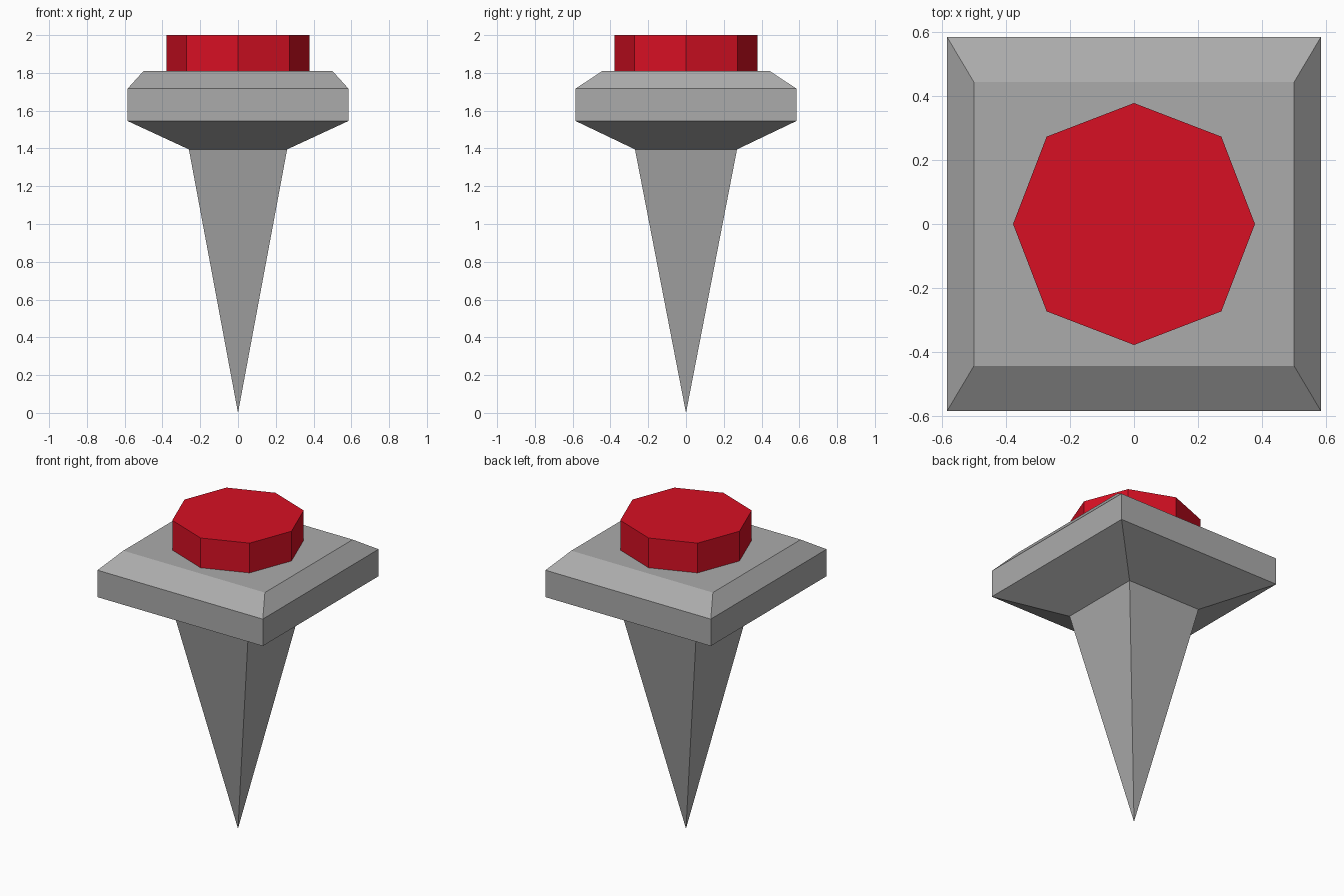
import bpy, bmesh

if "Cube" in bpy.data.objects:
    bpy.data.objects.remove(bpy.data.objects["Cube"])


def material(name, colour):
    m = bpy.data.materials.new(name)
    m.diffuse_color = (*colour, 1)
    m.use_nodes = True
    m.node_tree.nodes["Principled BSDF"].inputs["Base Color"].default_value = m.diffuse_color
    return m


def loft(name, rings, mat):
    """Join stacked rings of points with flat faces and cap both ends."""
    bm = bmesh.new()
    loops = [[bm.verts.new(p) for p in ring] for ring in rings]
    for a, b in zip(loops, loops[1:]):
        n = max(len(a), len(b))
        for i in range(n):
            j = (i + 1) % n
            if len(a) == 1:
                bm.faces.new((a[0], b[j], b[i]))
            else:
                bm.faces.new((a[i], a[j], b[j], b[i]))
    for loop in (loops[0], loops[-1]):
        if len(loop) > 2:
            bm.faces.new(loop)
    bmesh.ops.recalc_face_normals(bm, faces=bm.faces[:])
    mesh = bpy.data.meshes.new(name)
    bm.to_mesh(mesh)
    bm.free()
    mesh.materials.append(mat)
    obj = bpy.data.objects.new(name, mesh)
    bpy.context.collection.objects.link(obj)
    return obj


def rectangle(x, y, z):
    return [(-x, -y, z), (x, -y, z), (x, y, z), (-x, y, z)]


def octagon(r, d, z):
    """Eight points: r along the axes, d along the diagonals."""
    xy = [(r, 0), (d, d), (0, r), (-d, d), (-r, 0), (-d, -d), (0, -r), (d, -d)]
    return [(x, y, z) for x, y in xy]


grey = material("stone grey", (0.41, 0.41, 0.41))
red = material("button red", (0.68, 0.005, 0.017))

# Spike and bevelled square head in one continuous shell
loft("spiked_head", [
    [(0, 0, 0)],
    rectangle(0.26, 0.27, 1.395),
    rectangle(0.584, 0.584, 1.545),
    rectangle(0.584, 0.584, 1.717),
    rectangle(0.50, 0.443, 1.81),
], grey)

# Octagonal button on top
loft("button", [octagon(0.378, 0.273, 1.80), octagon(0.378, 0.273, 2.0)], red)
